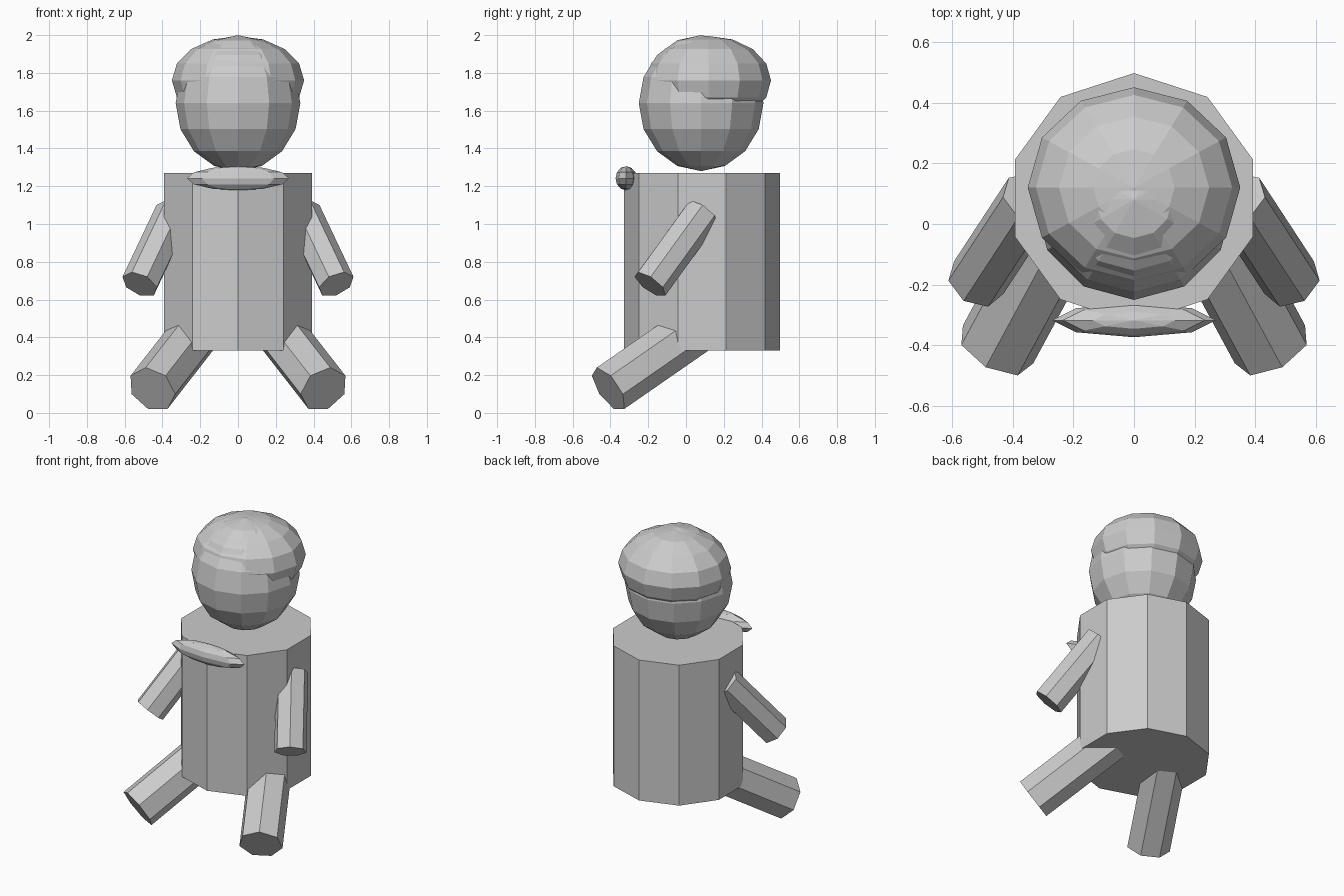
import bpy, bmesh
from mathutils import Matrix, Vector

if "Cube" in bpy.data.objects:
    bpy.data.objects.remove(bpy.data.objects["Cube"])

grey = bpy.data.materials.new("plain grey")
grey.diffuse_color = (0.6, 0.6, 0.6, 1)
grey.use_nodes = True
grey.node_tree.nodes["Principled BSDF"].inputs["Base Color"].default_value = grey.diffuse_color


def finish(name, bm):
    mesh = bpy.data.meshes.new(name)
    bm.to_mesh(mesh)
    bm.free()
    mesh.materials.append(grey)
    obj = bpy.data.objects.new(name, mesh)
    bpy.context.collection.objects.link(obj)
    return obj


def ellipsoid(name, centre, radii, segments, rings):
    bm = bmesh.new()
    mat = Matrix.Translation(centre) @ Matrix.Diagonal((*radii, 1))
    bmesh.ops.create_uvsphere(bm, u_segments=segments, v_segments=rings,
                              radius=1, matrix=mat)
    return finish(name, bm)


def cylinder(name, start, end, radius, sides):
    start, end = Vector(start), Vector(end)
    axis = end - start
    turn = axis.to_track_quat('Z', 'Y').to_matrix().to_4x4()
    if axis.x == 0 and axis.y == 0:
        turn = Matrix.Identity(4)
    bm = bmesh.new()
    bmesh.ops.create_cone(bm, cap_ends=True, segments=sides, radius1=radius,
                          radius2=radius, depth=axis.length,
                          matrix=Matrix.Translation((start + end) / 2) @ turn)
    return finish(name, bm)


# Body, head and headwear
cylinder("torso", (0, 0.085, 0.33), (0, 0.085, 1.27), 0.412, 10)
ellipsoid("head", (0, 0.08, 1.64), (0.33, 0.33, 0.36), 12, 8)
ellipsoid("cap", (0, 0.12, 1.76), (0.35, 0.33, 0.235), 12, 8)

# Bow at the neck
ellipsoid("bow", (0, -0.317, 1.242), (0.27, 0.056, 0.064), 8, 6)

# Limbs, mirrored to both sides
limbs = [
    cylinder("arms", (0.52, -0.19, 0.68), (0.34, 0.085, 1.06), 0.1, 7),
    cylinder("legs", (0.455, -0.41, 0.125), (0.155, 0.145, 0.51), 0.135, 7),
]
for limb in limbs:
    limb.modifiers.new("both sides", 'MIRROR').use_mirror_merge = False
